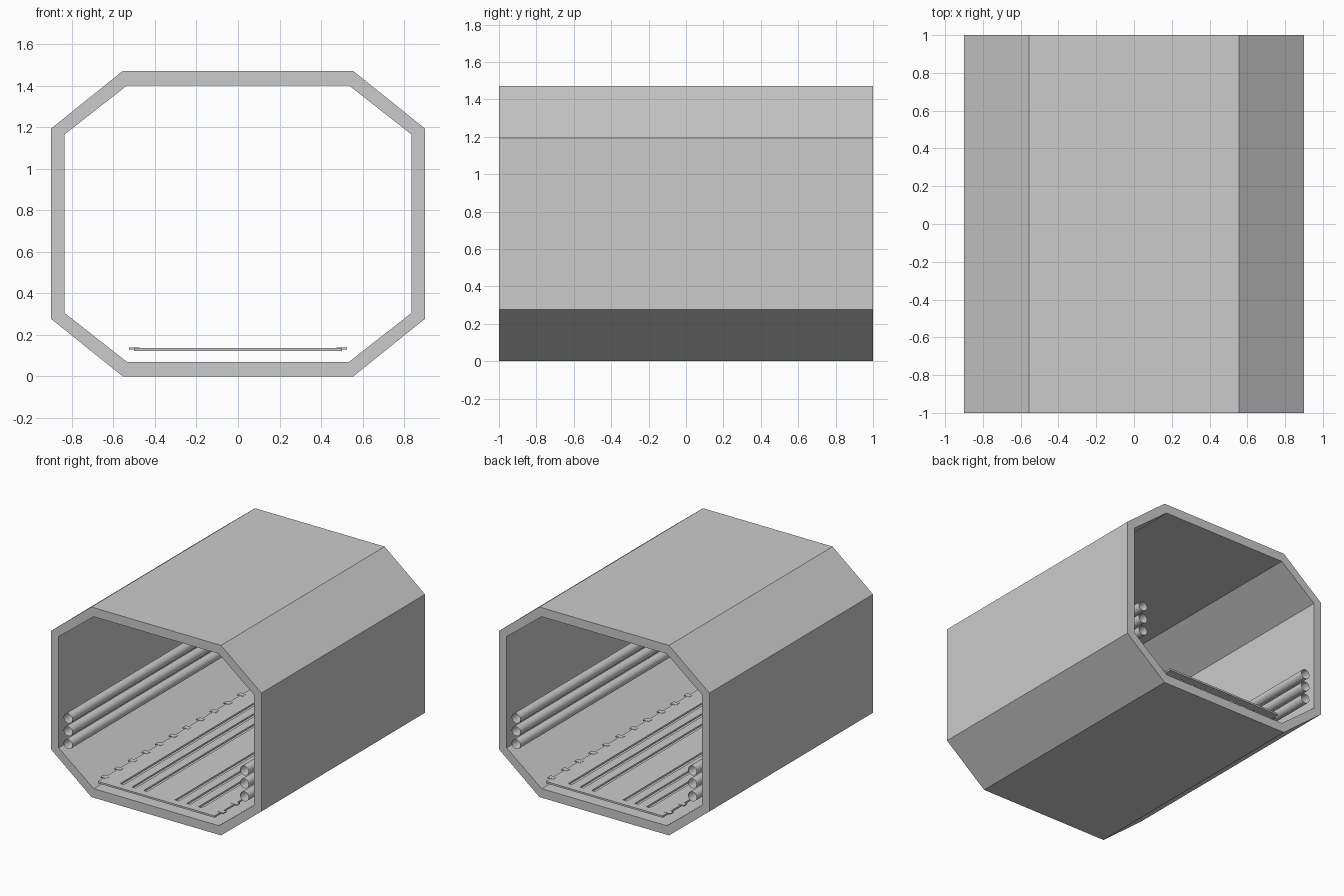
import bpy, bmesh, math
from mathutils import Matrix

if "Cube" in bpy.data.objects:
    bpy.data.objects.remove(bpy.data.objects["Cube"])


def finish(name, bm):
    mesh = bpy.data.meshes.new(name)
    bm.to_mesh(mesh)
    bm.free()
    ob = bpy.data.objects.new(name, mesh)
    bpy.context.collection.objects.link(ob)
    return ob


def add_box(bm, centre, size):
    bmesh.ops.create_cube(bm, size=1, matrix=Matrix.Translation(centre) @ Matrix.Diagonal((*size, 1)))


def octagon(w, flat, z0, z1, z2, z3):
    half = [(flat, z0), (w, z1), (w, z2), (flat, z3)]
    return half + [(-x, z) for x, z in reversed(half)]


# Corridor shell: octagonal ring swept along y
bm = bmesh.new()
outer = octagon(0.90, 0.555, 0.0, 0.277, 1.193, 1.47)
inner = octagon(0.835, 0.535, 0.07, 0.305, 1.165, 1.40)
rings = [[bm.verts.new((x, y, z)) for x, z in prof] for prof, y in
         ((outer, -1), (outer, 1), (inner, 1), (inner, -1))]
for k in range(4):
    a, b = rings[k], rings[(k + 1) % 4]
    for i in range(8):
        j = (i + 1) % 8
        bm.faces.new((a[i], a[j], b[j], b[i]))
bmesh.ops.recalc_face_normals(bm, faces=bm.faces)
finish("corridor_shell", bm)

# Wall pipes: open tubes, three per side
for side, s in (("left", -1), ("right", 1)):
    for n in range(3):
        bm = bmesh.new()
        mat = Matrix.Translation((s * 0.755, 0, 0.355 + 0.1 * n)) @ Matrix.Rotation(math.pi / 2, 4, 'X')
        bmesh.ops.create_cone(bm, cap_ends=False, segments=24, radius1=0.037, radius2=0.037,
                              depth=2, matrix=mat)
        for f in bm.faces:
            f.smooth = True
        finish(f"{side}_pipe_{n + 1}", bm)

# Slot cutters for the floor plate
bm = bmesh.new()
for s in (-1, 1):
    for x in (0.135, 0.235, 0.335):
        add_box(bm, (s * x, 0, 0.129), (0.03, 1.88, 0.1))
cutter = finish("slot_cutter", bm)
cutter.hide_render = True
cutter.hide_viewport = True

# Raised floor plate with long slots
bm = bmesh.new()
add_box(bm, (0, 0, 0.129), (1.0, 2.0, 0.014))
plate = finish("floor_plate", bm)
mod = plate.modifiers.new("slots", 'BOOLEAN')
mod.operation = 'DIFFERENCE'
mod.solver = 'EXACT'
mod.object = cutter

# Small clips along both plate edges
for side, s in (("left", -1), ("right", 1)):
    bm = bmesh.new()
    for i in range(12):
        add_box(bm, (s * 0.5, -0.91 + i / 6, 0.134), (0.05, 0.04, 0.008))
    finish(f"{side}_floor_clips", bm)
